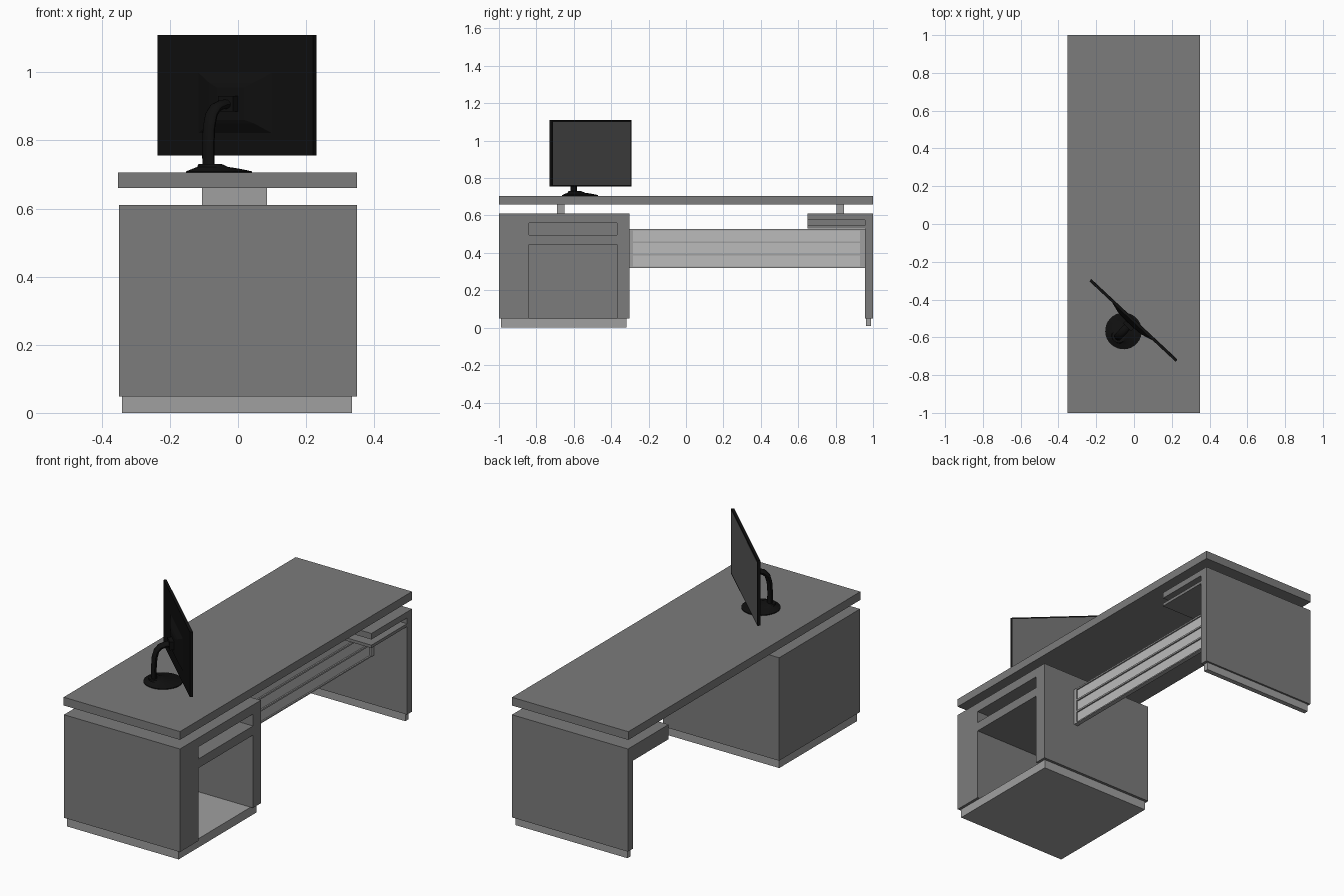
import bpy, bmesh, math
from mathutils import Vector

if "Cube" in bpy.data.objects:
    bpy.data.objects.remove(bpy.data.objects["Cube"])


def material(name, v):
    m = bpy.data.materials.new(name)
    m.diffuse_color = (v, v, v, 1)
    m.use_nodes = True
    m.node_tree.nodes["Principled BSDF"].inputs["Base Color"].default_value = m.diffuse_color
    return m


BODY = material("dark_grey", 0.2)
TRIM = material("mid_grey", 0.35)
SLAT = material("light_grey", 0.5)
BLACK = material("black", 0.005)
GLASS = material("screen_grey", 0.1)


def finish(name, bm, mat):
    bmesh.ops.recalc_face_normals(bm, faces=bm.faces)
    me = bpy.data.meshes.new(name)
    bm.to_mesh(me)
    bm.free()
    me.materials.append(mat)
    ob = bpy.data.objects.new(name, me)
    bpy.context.collection.objects.link(ob)
    return ob


def box(name, x, y, z, mat):
    bm = bmesh.new()
    bmesh.ops.create_cube(bm, size=1)
    for v in bm.verts:
        v.co = Vector([a[0] if c < 0 else a[1] for a, c in zip((x, y, z), v.co)])
    return finish(name, bm, mat)


def loft(name, rings, mat, smooth=False):
    """Skin a stack of equal-length rings and cap both ends."""
    bm = bmesh.new()
    vs = [[bm.verts.new(p) for p in r] for r in rings]
    n = len(vs[0])
    for a, b in zip(vs, vs[1:]):
        for i in range(n):
            bm.faces.new((a[i], a[(i + 1) % n], b[(i + 1) % n], b[i]))
    bm.faces.new(vs[0])
    bm.faces.new(vs[-1])
    ob = finish(name, bm, mat)
    if smooth:
        bpy.ops.object.select_all(action='DESELECT')
        ob.select_set(True)
        bpy.context.view_layer.objects.active = ob
        bpy.ops.object.shade_smooth_by_angle(angle=math.radians(35))
    return ob


def cut(ob, cutter):
    cutter.hide_render = True
    mod = ob.modifiers.new("cut", 'BOOLEAN')
    mod.operation, mod.solver, mod.object = 'DIFFERENCE', 'EXACT', cutter
    bpy.context.view_layer.objects.active = ob
    bpy.ops.object.modifier_apply(modifier=mod.name)
    bpy.data.objects.remove(cutter)


W = (-0.35, 0.35)
INSET = (-0.34, 0.335)

# Worktop and the two spacer blocks that carry it
box("worktop", (-0.352, 0.35), (-1, 1), (0.66, 0.705), BODY)
for name, y in (("front_spacer", -0.67), ("rear_spacer", 0.825)):
    box(name, (-0.105, 0.085), (y - 0.021, y + 0.021), (0.61, 0.66), TRIM)

# Cabinet with two open compartments on the right side
cabinet = box("cabinet", W, (-1, -0.303), (0.048, 0.61), BODY)
for z in ((0.495, 0.56), (0.0, 0.445)):
    cut(cabinet, box("compartment_cutter", (-0.31, 0.5), (-0.84, -0.37), z, BODY))
box("cabinet_plinth", INSET, (-0.99, -0.318), (0, 0.048), TRIM)

# End panel leg with foot
box("end_panel", W, (0.957, 1), (0.05, 0.61), BODY)
box("end_foot", INSET, (0.963, 0.99), (0.008, 0.05), TRIM)

# Shallow open shelf under the far end
box("shelf_top", W, (0.65, 0.957), (0.577, 0.61), BODY)
box("shelf_bottom", W, (0.65, 0.957), (0.53, 0.546), BODY)
box("shelf_back", (-0.35, -0.32), (0.65, 0.957), (0.546, 0.577), BODY)

# Modesty panel with three recessed slats
panel = box("modesty_panel", (0.125, 0.15), (-0.303, 0.957), (0.32, 0.527), TRIM)
for i in range(3):
    z = 0.327 + i * 0.067
    cut(panel, box("slat_cutter", (0.142, 0.2), (-0.283, 0.93), (z, z + 0.058), TRIM))
    box(f"slat_{i + 1}", (0.14, 0.1425), (-0.283, 0.93), (z, z + 0.058), SLAT)

# Monitor frame: u along the screen, n towards the viewer
CENTRE = Vector((-0.003, -0.51, 0))
U = Vector((0.731, -0.682, 0))
N = Vector((0.682, 0.731, 0))


def at(u, t, z):
    return CENTRE + U * u + N * t + Vector((0, 0, z))


def plate(hw, z0, z1, t):
    return [at(u, t, z) for u, z in ((-hw, z0), (hw, z0), (hw, z1), (-hw, z1))]


def disc(t, r, z, n=32):
    return [at(r * math.cos(a), t + r * math.sin(a), z)
            for a in (2 * math.pi * i / n for i in range(n))]


# Screen, display face and tapered rear housing
loft("monitor_body", [plate(0.312, 0.755, 1.11, -0.008),
                      plate(0.312, 0.755, 1.11, 0.007)], BLACK)
loft("monitor_display", [plate(0.303, 0.763, 1.101, 0.006),
                         plate(0.303, 0.763, 1.101, 0.0078)], GLASS)
loft("monitor_housing", [plate(0.15, 0.82, 1.0, -0.007),
                         plate(0.09, 0.85, 0.97, -0.024),
                         plate(0.055, 0.86, 0.955, -0.028)], BLACK)

# Round stand base, its top shifted back under the neck
loft("stand_base", [disc(-0.077, 0.097, 0.705), disc(-0.077, 0.097, 0.709),
                    disc(-0.09, 0.068, 0.717), disc(-0.105, 0.045, 0.722),
                    disc(-0.115, 0.035, 0.73)], BLACK, True)

# Curved neck swept from the base to the back of the screen
path = [(-0.122, 0.715), (-0.124, 0.78), (-0.12, 0.84), (-0.11, 0.876),
        (-0.092, 0.896), (-0.065, 0.905), (-0.025, 0.907)]
rings = []
for i, p in enumerate(path):
    a, b = path[max(i - 1, 0)], path[min(i + 1, len(path) - 1)]
    d = Vector((b[0] - a[0], b[1] - a[1])).normalized()
    ring = []
    for k in range(12):
        c = 2 * math.pi * k / 12
        off = 0.014 * math.sin(c)
        ring.append(at(0.021 * math.cos(c), p[0] - d.y * off, p[1] + d.x * off))
    rings.append(ring)
loft("stand_neck", rings, BLACK, True)

# Pivot head behind the screen
loft("stand_pivot", [plate(0.03, 0.885, 0.93, -0.05),
                     plate(0.03, 0.885, 0.93, -0.026)], BLACK)
